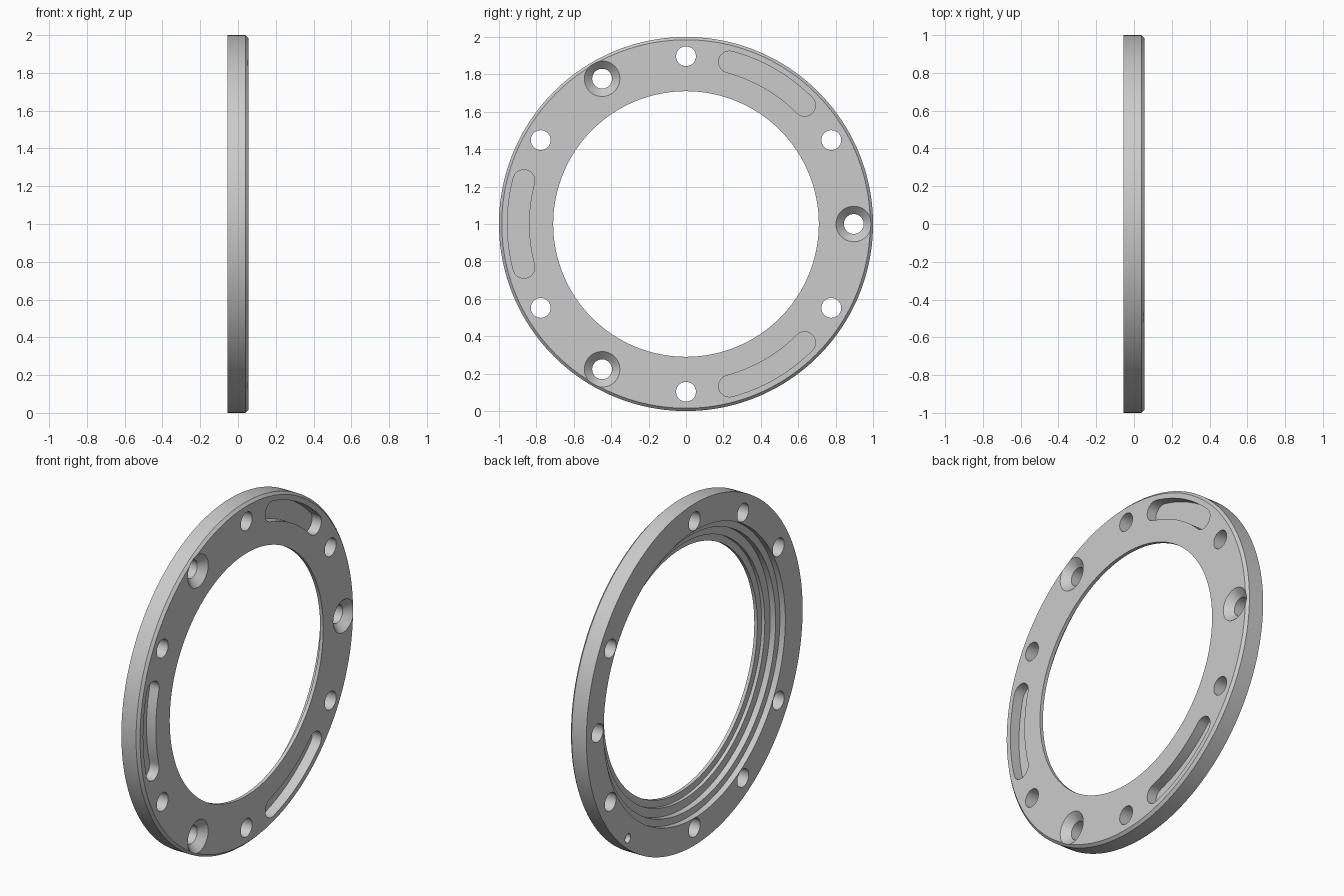
import bpy, bmesh, math
from mathutils import Vector

if "Cube" in bpy.data.objects:
    bpy.data.objects.remove(bpy.data.objects["Cube"])

T = 0.055          # half thickness along x
PITCH = 0.897      # radius of the bolt circle


def lathe(bm, profile, centre, segs, closed):
    """Turn (x, radius) points about an x-parallel axis; cap the ends if open."""
    rings = []
    for x, r in profile:
        rings.append([bm.verts.new((x, centre[0] + r * math.cos(2 * math.pi * i / segs),
                                    centre[1] + r * math.sin(2 * math.pi * i / segs)))
                      for i in range(segs)])
    pairs = list(zip(rings, rings[1:]))
    if closed:
        pairs.append((rings[-1], rings[0]))
    for a, b in pairs:
        for i in range(segs):
            j = (i + 1) % segs
            bm.faces.new((a[i], a[j], b[j], b[i]))
    if not closed:
        bm.faces.new(rings[0])
        bm.faces.new(rings[-1])


def slot(bm, mid, half, r, w, x0, x1):
    """Curved slot with round ends, as a prism between x0 and x1."""
    pts = []
    n, m = 20, 12
    for i in range(n + 1):                       # outer arc
        a = mid - half + 2 * half * i / n
        pts.append(((r + w) * math.cos(a), (r + w) * math.sin(a)))
    for end, inner in ((mid + half, False), (mid - half, True)):
        cy, cz = r * math.cos(end), r * math.sin(end)
        for i in range(1, m):                    # round end
            a = end + math.pi * i / m + (math.pi if inner else 0)
            pts.append((cy + w * math.cos(a), cz + w * math.sin(a)))
        if not inner:
            for i in range(n + 1):               # inner arc
                a = mid + half - 2 * half * i / n
                pts.append(((r - w) * math.cos(a), (r - w) * math.sin(a)))
    lo = [bm.verts.new((x0, y, z)) for y, z in pts]
    hi = [bm.verts.new((x1, y, z)) for y, z in pts]
    bm.faces.new(lo)
    bm.faces.new(hi)
    for i in range(len(pts)):
        j = (i + 1) % len(pts)
        bm.faces.new((lo[i], lo[j], hi[j], hi[i]))


def finish(bm, name):
    bmesh.ops.recalc_face_normals(bm, faces=bm.faces)
    me = bpy.data.meshes.new(name)
    bm.to_mesh(me)
    bm.free()
    ob = bpy.data.objects.new(name, me)
    ob.location.z = 1
    bpy.context.collection.objects.link(ob)
    return ob


def on_pitch(deg, r=PITCH):
    a = math.radians(deg)
    return r * math.cos(a), r * math.sin(a)


# Ring body: chamfered outer edge, stepped recess at the back
bm = bmesh.new()
lathe(bm, [(-T, 1), (0.04, 1), (T, 0.985), (T, 0.71), (0.035, 0.71), (0.035, 0.75),
           (0.015, 0.75), (0.015, 0.80), (-0.02, 0.80), (-0.02, 0.84), (-T, 0.84)],
      (0, 0), 160, True)
ring = finish(bm, "flange_ring")

# Cutters: plain holes, countersunk holes, blind slots, small pin hole
bm = bmesh.new()
for k in range(6):
    lathe(bm, [(-0.1, 0.053), (0.1, 0.053)], on_pitch(30 + 60 * k), 40, False)
for k in range(3):
    lathe(bm, [(-0.1, 0.053), (0.013, 0.053), (T, 0.095), (0.1, 0.095)],
          on_pitch(120 * k), 48, False)
    slot(bm, math.radians(60 + 120 * k), math.radians(15), PITCH, 0.058, -0.005, 0.1)
lathe(bm, [(-0.1, 0.026), (-0.025, 0.026)], on_pitch(-49.6, 0.95), 24, False)
cutter = finish(bm, "hole_cutter")
cutter.hide_render = True

mod = ring.modifiers.new("holes", 'BOOLEAN')
mod.operation = 'DIFFERENCE'
mod.solver = 'EXACT'
mod.object = cutter

# Bake the cut, then drop the helper
bpy.context.view_layer.update()
dg = bpy.context.evaluated_depsgraph_get()
baked = bpy.data.meshes.new_from_object(ring.evaluated_get(dg))
ring.modifiers.clear()
ring.data = baked
bpy.data.objects.remove(cutter)

# Plain grey metal
mat = bpy.data.materials.new("light_grey_metal")
mat.diffuse_color = (0.6, 0.6, 0.6, 1)
mat.use_nodes = True
mat.node_tree.nodes["Principled BSDF"].inputs["Base Color"].default_value = mat.diffuse_color
ring.data.materials.clear()
ring.data.materials.append(mat)

bpy.context.view_layer.objects.active = ring
ring.select_set(True)
bpy.ops.object.shade_smooth_by_angle(angle=math.radians(25))
